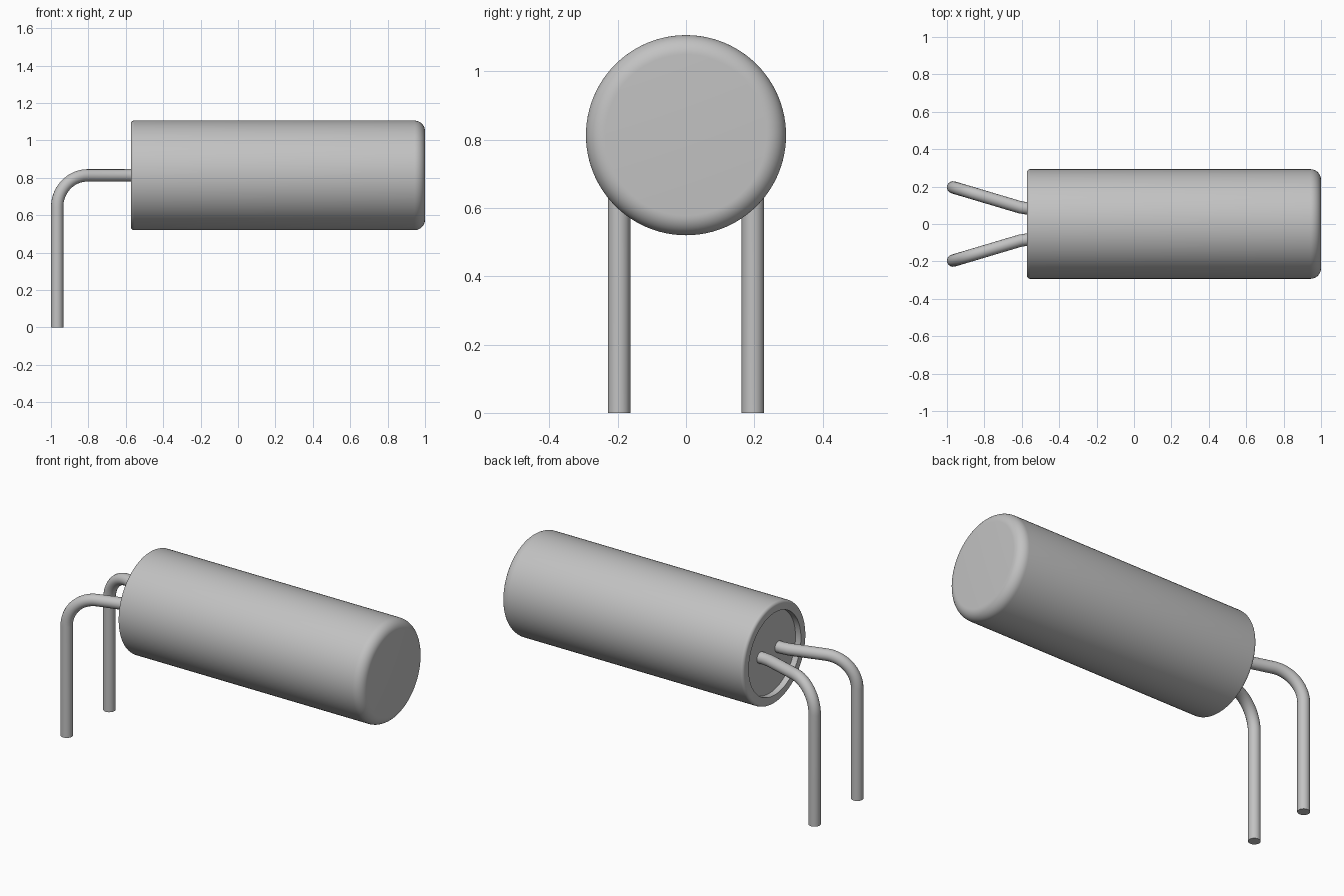
import bpy, bmesh
from math import sin, cos, pi, radians
from mathutils import Vector

cube = bpy.data.objects.get("Cube")
if cube:
    bpy.data.objects.remove(cube, do_unlink=True)

grey = bpy.data.materials.new("light_grey")
grey.use_nodes = True
COLOUR = (0.54, 0.54, 0.54, 1)
grey.diffuse_color = COLOUR
grey.node_tree.nodes["Principled BSDF"].inputs["Base Color"].default_value = COLOUR

AXIS_Z = 0.813
RADIUS = 0.293
BACK, FRONT = -0.573, 1.0
WIRE = 0.033


def finish(obj):
    obj.data.materials.append(grey)
    bpy.ops.object.select_all(action='DESELECT')
    obj.select_set(True)
    bpy.context.view_layer.objects.active = obj
    bpy.ops.object.shade_smooth_by_angle(angle=radians(35))


def fillet(x, r, size, start, steps=8):
    """Quarter-circle of (x, radius) points around a centre."""
    return [(x + size * cos(start - pi / 2 * i / steps),
             r + size * sin(start - pi / 2 * i / steps)) for i in range(steps + 1)]


def lathe(name, profile, segments=96):
    """Turn a profile of (x, radius) points around the body axis."""
    bm = bmesh.new()
    verts = [bm.verts.new((x, 0, r)) for x, r in profile]
    edges = [bm.edges.new(pair) for pair in zip(verts, verts[1:])]
    bmesh.ops.spin(bm, geom=verts + edges, cent=(0, 0, 0), axis=(1, 0, 0),
                   angle=2 * pi, steps=segments)
    bmesh.ops.remove_doubles(bm, verts=bm.verts, dist=1e-5)
    bmesh.ops.recalc_face_normals(bm, faces=bm.faces)
    mesh = bpy.data.meshes.new(name)
    bm.to_mesh(mesh)
    bm.free()
    obj = bpy.data.objects.new(name, mesh)
    obj.location.z = AXIS_Z
    bpy.context.collection.objects.link(obj)
    finish(obj)


# Can: recessed base, rounded rim, straight wall, rounded closed end
rim, nose = 0.018, 0.057
inner, depth = 0.24, 0.035
profile = [(BACK + depth, 0), (BACK + depth, inner), (BACK, inner)]
profile += fillet(BACK + rim, RADIUS - rim, rim, pi)
profile += fillet(FRONT - nose, RADIUS - nose, nose, pi / 2, 12)
profile += [(FRONT, 0)]
lathe("can", profile)


# Leads: leave the base straight, splay outwards, then bend down to the ground
def lead(name, side):
    root = Vector((BACK + depth + 0.01, side * 0.083, AXIS_Z))
    elbow = Vector((BACK - 0.015, side * 0.083, AXIS_Z))
    corner = Vector((-1 + WIRE, side * 0.196, AXIS_Z))
    out = (corner - elbow).normalized()
    down = Vector((0, 0, -1))
    bend = 0.17
    centre = corner - out * bend + down * bend
    path = [root, elbow + Vector((0.02, 0, 0)), elbow + out * 0.02]
    for i in range(17):
        a = pi / 2 * i / 16
        path.append(centre - down * bend * cos(a) + out * bend * sin(a))
    path.append(Vector((corner.x, corner.y, 0)))

    curve = bpy.data.curves.new(name, 'CURVE')
    curve.dimensions = '3D'
    curve.bevel_depth = WIRE
    curve.bevel_resolution = 6
    curve.use_fill_caps = True
    spline = curve.splines.new('POLY')
    spline.points.add(len(path) - 1)
    for point, co in zip(spline.points, path):
        point.co = (*co, 1)
    temp = bpy.data.objects.new(name, curve)
    bpy.context.collection.objects.link(temp)
    mesh = bpy.data.meshes.new_from_object(
        temp.evaluated_get(bpy.context.evaluated_depsgraph_get()))
    bpy.data.objects.remove(temp, do_unlink=True)
    obj = bpy.data.objects.new(name, mesh)
    bpy.context.collection.objects.link(obj)
    finish(obj)


lead("left_lead", 1)
lead("right_lead", -1)
